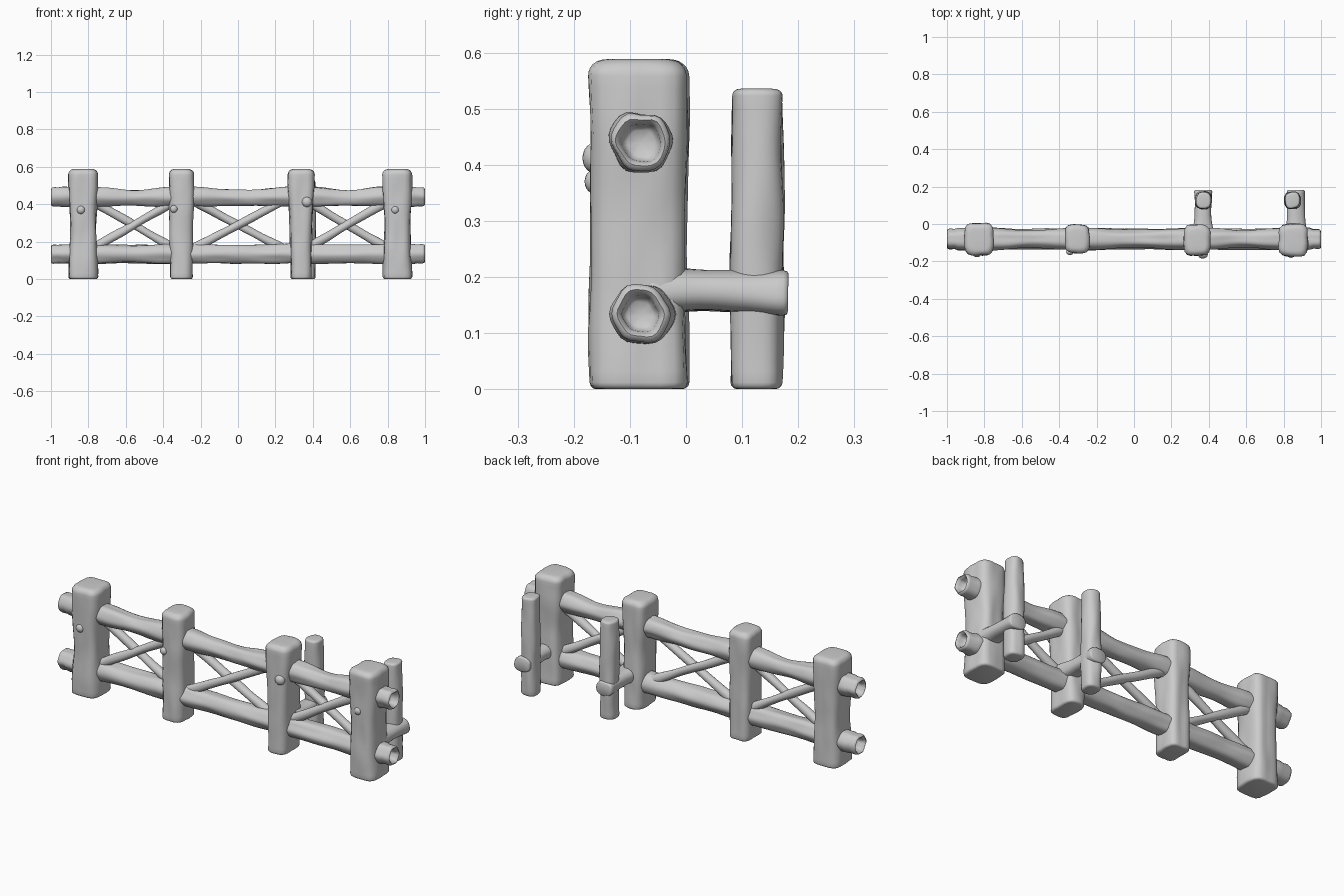
import bpy, bmesh, math, random
from mathutils import Vector, noise

if "Cube" in bpy.data.objects:
    bpy.data.objects.remove(bpy.data.objects["Cube"])

random.seed(4)
SIDES = 28


def loft(name, sections, square=2.0, rough=0.003, facet=0.0):
    """Skin rings (centre, half width u, half width v) into a closed, slightly uneven log."""
    pts = [Vector(s[0]) for s in sections]
    d = (max(pts, key=lambda p: (p - pts[0]).length) - pts[0]).normalized()
    if abs(d.z) > 0.9:
        u, v = Vector((1, 0, 0)), Vector((0, 1, 0))
    else:
        u = Vector((0, 0, 1)).cross(d).normalized()
        v = d.cross(u)
    bm = bmesh.new()
    off = Vector([random.uniform(0, 20) for _ in range(3)])
    rings = []
    for p, (_, a, b) in zip(pts, sections):
        ring = []
        for i in range(SIDES):
            t = 2 * math.pi * i / SIDES
            c, s = math.cos(t), math.sin(t)
            k = (abs(c) ** square + abs(s) ** square) ** (-1 / square)
            k *= 1 + facet * math.cos(6 * t)
            radial = u * c + v * s
            co = p + (u * c * a + v * s * b) * k
            # grain noise stretched along the log
            q = co - d * (co.dot(d) * 0.7)
            n = noise.noise(q * 22 + off) * rough
            ring.append(bm.verts.new(co + radial * n))
        rings.append(ring)
    for r0, r1 in zip(rings, rings[1:]):
        for i in range(SIDES):
            j = (i + 1) % SIDES
            bm.faces.new((r0[i], r0[j], r1[j], r1[i]))
    bm.faces.new(rings[0][::-1])
    bm.faces.new(rings[-1])
    bmesh.ops.recalc_face_normals(bm, faces=bm.faces)
    return finish(name, bm)


def finish(name, bm):
    me = bpy.data.meshes.new(name)
    bm.to_mesh(me)
    bm.free()
    me.polygons.foreach_set("use_smooth", [True] * len(me.polygons))
    ob = bpy.data.objects.new(name, me)
    bpy.context.collection.objects.link(ob)
    return ob


def lerp_keys(keys, t):
    """Smooth interpolation of (t, value) keys."""
    for (t0, a), (t1, b) in zip(keys, keys[1:]):
        if t <= t1:
            f = (t - t0) / (t1 - t0)
            f = f * f * (3 - 2 * f)
            return a + (b - a) * f
    return keys[-1][1]


def stake(name, x, y, h, widths, depths, square, rnd, bottom=0.012):
    """Upright log with a rounded top and softened foot; (z fraction, half size) keys."""
    secs = []

    def add(z, inset):
        secs.append(((x, y, z), lerp_keys(widths, z / h) - inset,
                     lerp_keys(depths, z / h) - inset))
    for k in range(4):
        a = math.pi / 2 * k / 3
        add(bottom * (1 - math.cos(a)), bottom * (1 - math.sin(a)))
    n = 26
    for k in range(1, n):
        add(bottom + (h - rnd - bottom) * k / n, 0)
    for k in range(7):
        a = math.pi / 2 * k / 6
        add(h - rnd + rnd * math.sin(a), rnd * (1 - math.cos(a)))
    add(h + 0.001, rnd * 1.6)
    return loft(name, secs, square, 0.006)


# main posts: x, y, half widths (bottom, middle, top), half depth
posts = [(-0.828, -0.081, 0.078, 0.070, 0.079, 0.086),
         (-0.303, -0.080, 0.060, 0.062, 0.067, 0.076),
         (0.337, -0.086, 0.056, 0.060, 0.072, 0.083),
         (0.852, -0.086, 0.077, 0.068, 0.078, 0.087)]
for i, (x, y, wb, wm, wt, dp) in enumerate(posts):
    stake(f"post_{i + 1}", x, y, 0.588, [(0, wb), (0.5, wm), (0.85, wt), (1, wt)],
          [(0, dp), (0.5, dp * 0.96), (0.85, dp), (1, dp)], 4.2, 0.03)

# long rails with hollowed ends
bays = [(-0.75, -0.37), (-0.235, 0.27), (0.405, 0.775)]


def rail(name, z, sag, thin):
    secs = []
    hollow = [(0.955, 0.004), (0.957, 0.024), (0.964, 0.031), (0.985, 0.034),
              (0.994, 0.038), (0.999, 0.043), (0.996, 0.049), (0.985, 0.052), (0.96, 0.050)]
    for x, r in hollow:
        secs.append(((-x, -0.08, z), r, r))
    n = 76
    for k in range(n + 1):
        x = -0.94 + 1.88 * k / n
        dip = 0
        for a, b in bays:
            if a < x < b:
                dip = math.sin(math.pi * (x - a) / (b - a)) ** 2
        r = 0.053 - thin * dip
        secs.append(((x, -0.08, z - sag * dip), r + 0.003, r))
    for x, r in reversed(hollow):
        secs.append(((x, -0.08, z), r, r))
    loft(name, secs, 2.1, 0.007, 0.03)


rail("top_rail", 0.441, 0.006, 0.010)
rail("bottom_rail", 0.134, 0.0, 0.003)


def log(name, a, b, r0, r1, r_mid, square=2.0):
    """Plain round log between two points with softened ends."""
    a, b = Vector(a), Vector(b)
    keys = [(0, r0), (0.45, r_mid), (0.7, r_mid), (1, r1)]
    ts = [0, 0.01, 0.035] + [0.08 + 0.84 * k / 14 for k in range(15)] + [0.965, 0.99, 1]
    secs = []
    for t in ts:
        e = min(t, 1 - t)
        f = 0.86 if e < 0.005 else 0.95 if e < 0.02 else 1
        r = lerp_keys(keys, t) * f
        secs.append((a.lerp(b, t), r, r))
    return loft(name, secs, square, 0.005)


# crossed braces in each bay
for i, (x0, x1) in enumerate([(-0.79, -0.325), (-0.25, 0.255), (0.355, 0.815)]):
    log(f"brace_rising_{i + 1}", (x0, -0.085, 0.155), (x1, -0.085, 0.425), 0.027, 0.026, 0.022)
    log(f"brace_falling_{i + 1}", (x0, -0.07, 0.425), (x1, -0.07, 0.155), 0.026, 0.027, 0.022)

# short back stakes and the arms that carry them
for i, (xs, xa, h) in enumerate([(0.372, 0.369, 0.533), (0.848, 0.866, 0.535)]):
    stake(f"back_stake_{i + 1}", xs, 0.127, h, [(0, 0.043), (0.7, 0.045), (1, 0.041)],
          [(0, 0.045), (0.5, 0.047), (1, 0.043)], 2.6, 0.012)
    arm = log(f"back_arm_{i + 1}", (xa, -0.07, 0.177), (xa, 0.182, 0.172), 0.044, 0.038, 0.036, 2.6)
    for vert in arm.data.vertices:
        vert.co.x = xa + (vert.co.x - xa) * 1.27

# small knots on the post fronts
for i, (x, y, z, r) in enumerate([(-0.84, -0.160, 0.37, 0.022), (-0.343, -0.150, 0.375, 0.020),
                                  (0.368, -0.163, 0.412, 0.027), (0.84, -0.164, 0.37, 0.021)]):
    bm = bmesh.new()
    bmesh.ops.create_uvsphere(bm, u_segments=16, v_segments=10, radius=r)
    for vert in bm.verts:
        vert.co.y *= 0.8
        vert.co += Vector((x, y, z))
    finish(f"knot_{i + 1}", bm)

# crisp rims, soft bodies
bpy.ops.object.select_all(action='SELECT')
bpy.context.view_layer.objects.active = bpy.data.objects["post_1"]
bpy.ops.object.shade_smooth_by_angle(angle=math.radians(50))
